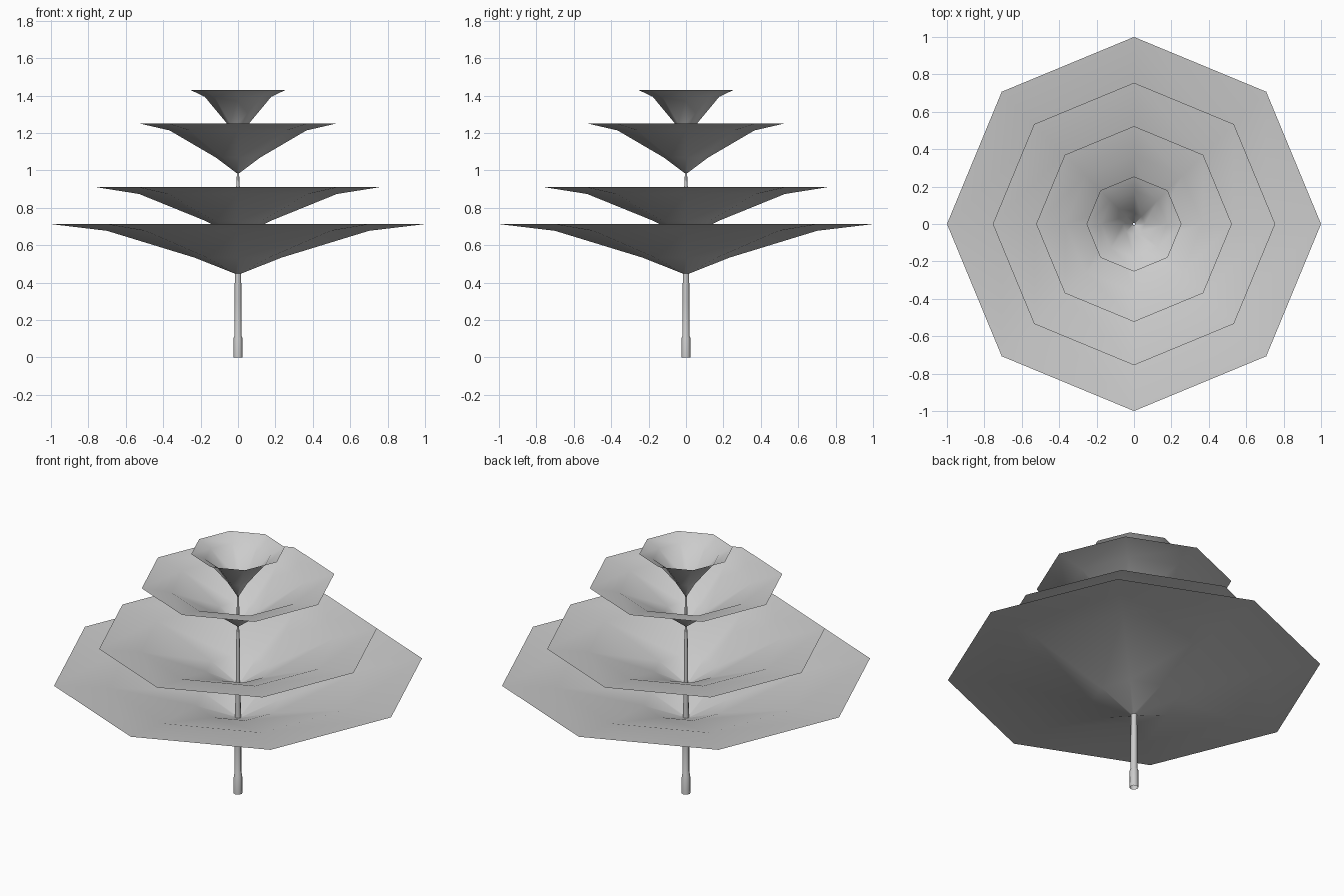
import bpy, bmesh, math

if "Cube" in bpy.data.objects:
    bpy.data.objects.remove(bpy.data.objects["Cube"])


def lathe(name, profile, sides=8):
    """Open surface of revolution with corners on the x and y axes."""
    bm = bmesh.new()
    rings = []
    for r, z in profile:
        rings.append([bm.verts.new((r * math.cos(2 * math.pi * i / sides),
                                    r * math.sin(2 * math.pi * i / sides), z))
                      for i in range(sides)])
    for low, high in zip(rings, rings[1:]):
        for i in range(sides):
            j = (i + 1) % sides
            bm.faces.new((low[i], low[j], high[j], high[i]))
    mesh = bpy.data.meshes.new(name)
    bm.to_mesh(mesh)
    bm.free()
    obj = bpy.data.objects.new(name, mesh)
    bpy.context.collection.objects.link(obj)
    for p in mesh.polygons:
        p.use_smooth = True
    return obj


# Hollow tapering trunk, open at both ends
lathe("trunk", [(0.024, 0), (0.023, 0.105), (0.019, 0.115), (0.018, 0.31),
                (0.017, 0.45), (0.012, 0.65), (0.010, 0.90), (0.006, 0.98),
                (0.008, 1.0), (0.006, 1.163)])

# Foliage tiers: the same flared funnel, scaled in width only
# (rim radius, rim height, hole radius at the trunk)
tiers = [(1.0, 0.713, 0.017), (0.755, 0.91, 0.012),
         (0.523, 1.25, 0.006), (0.254, 1.43, 0.006)]
for n, (rim, top, hole) in enumerate(tiers, 1):
    # Profile runs rim to centre so that the upper side faces outward
    tier = lathe(f"foliage_tier_{n}", [(hole, top - 0.265), (0.23 * rim, top - 0.18),
                                       (0.70 * rim, top - 0.036), (rim, top)])
    tier.data.flip_normals()
